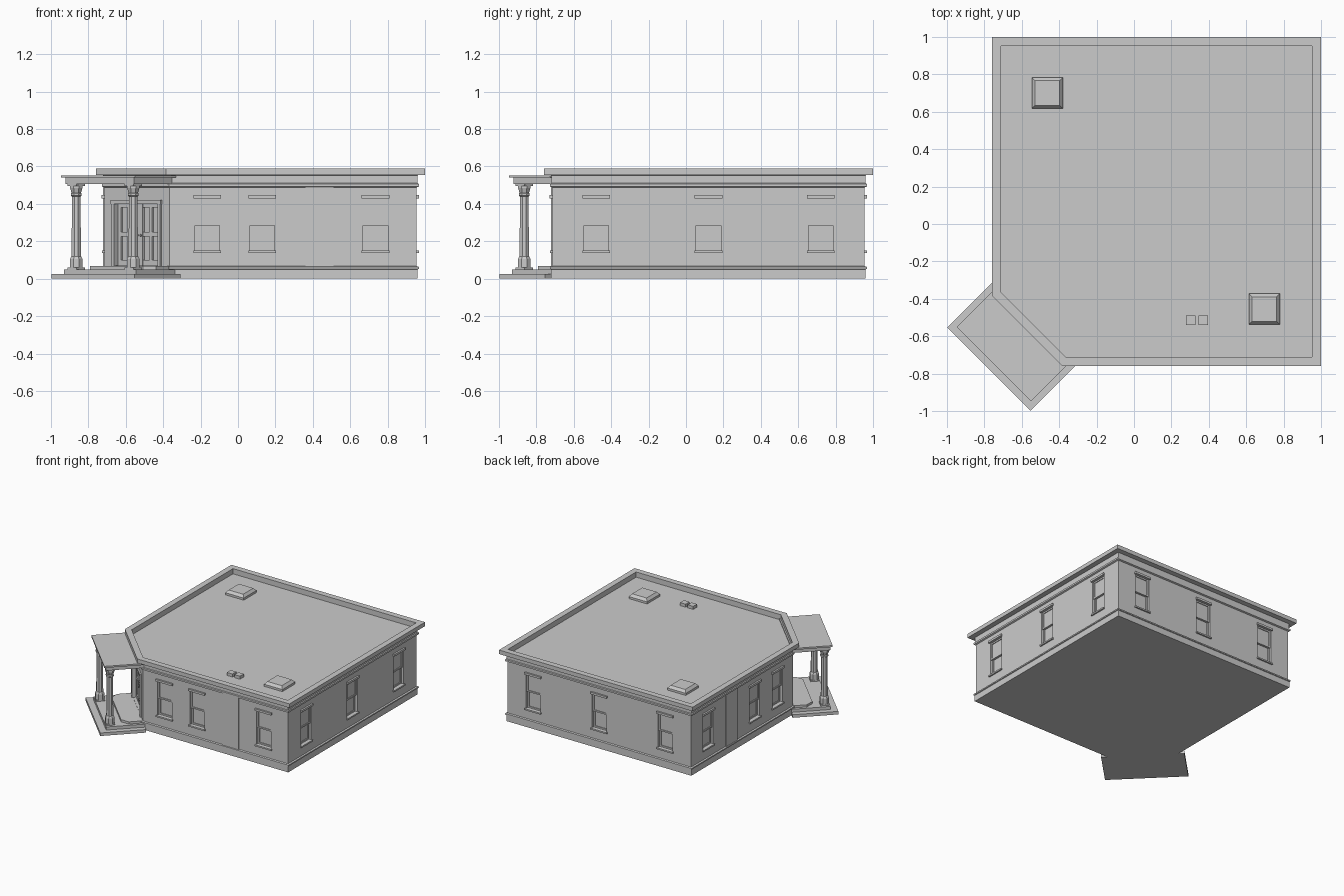
import bpy, bmesh, math
from mathutils import Matrix, Vector

if "Cube" in bpy.data.objects:
    bpy.data.objects.remove(bpy.data.objects["Cube"])

C, H = 0.12, 0.835          # footprint centre and half width
CH = -1.08                  # x + y on the cut corner wall


def finish(name, bm):
    bmesh.ops.recalc_face_normals(bm, faces=bm.faces)
    me = bpy.data.meshes.new(name)
    bm.to_mesh(me)
    bm.free()
    ob = bpy.data.objects.new(name, me)
    bpy.context.collection.objects.link(ob)
    return ob


def box(bm, M, x0, x1, y0, y1, z0, z1):
    S = Matrix.Diagonal((x1 - x0, y1 - y0, z1 - z0, 1))
    T = Matrix.Translation(((x0 + x1) / 2, (y0 + y1) / 2, (z0 + z1) / 2))
    bmesh.ops.create_cube(bm, size=1, matrix=M @ T @ S)


def loft(bm, rings, M=Matrix()):
    """Skin a stack of equal-length closed rings and cap both ends."""
    vs = [[bm.verts.new(M @ Vector(p)) for p in r] for r in rings]
    n = len(vs[0])
    for a, b in zip(vs, vs[1:]):
        for i in range(n):
            j = (i + 1) % n
            bm.faces.new((a[i], a[j], b[j], b[i]))
    bm.faces.new(vs[0][::-1])
    bm.faces.new(vs[-1])


def footprint(o, z):
    lo, hi, s = C - H - o, C + H + o, CH - o * math.sqrt(2)
    return [(s - lo, lo, z), (hi, lo, z), (hi, hi, z), (lo, hi, z), (lo, s - lo, z)]


def wall_frame(deg, u):
    """Local x runs along the wall, local y goes into it."""
    return (Matrix.Translation((C, C, 0)) @ Matrix.Rotation(math.radians(deg), 4, 'Z')
            @ Matrix.Translation((u, -H, 0)))


DIAG = Matrix.Rotation(math.radians(-45), 4, 'Z')            # porch: local y = -v
DOOR = DIAG @ Matrix.Translation((0, CH / math.sqrt(2), 0))

# window positions on the four straight walls
windows = [wall_frame(0, x - C) for x in (-0.165, 0.13, 0.735)]
windows += [wall_frame(-90, C - y) for y in (-0.165, 0.13, 0.735)]
windows += [wall_frame(d, u) for d in (90, 180) for u in (-0.6, 0, 0.6)]

# building shell: plinth, wall, mouldings, cornice, parapet and sunken roof
profile = [(0.006, 0), (0.006, 0.05), (0.012, 0.053), (0.012, 0.063), (0, 0.067),
           (0, 0.488), (0.012, 0.493), (0.012, 0.507), (0.005, 0.511), (0.005, 0.553),
           (0.045, 0.555), (0.045, 0.588), (-0.003, 0.588), (-0.003, 0.545)]
bm = bmesh.new()
loft(bm, [footprint(o, z) for o, z in profile])
shell = finish("building_shell", bm)

# openings for windows and door
bm = bmesh.new()
for M in windows:
    box(bm, M, -0.066, 0.066, -0.05, 0.035, 0.15, 0.43)
box(bm, DOOR, -0.18, 0.18, -0.05, 0.05, 0.07, 0.41)
cutter = finish("opening_cutter", bm)
mod = shell.modifiers.new("openings", 'BOOLEAN')
mod.object, mod.operation, mod.solver = cutter, 'DIFFERENCE', 'EXACT'
dg = bpy.context.evaluated_depsgraph_get()
cut_mesh = bpy.data.meshes.new_from_object(shell.evaluated_get(dg))
shell.modifiers.clear()
shell.data = cut_mesh
bpy.data.objects.remove(cutter)

# wide pilasters on the front and left walls
bm = bmesh.new()
box(bm, wall_frame(0, 0.435 - C), -0.075, 0.075, -0.006, 0.01, 0.06, 0.495)
box(bm, wall_frame(-90, C - 0.435), -0.075, 0.075, -0.006, 0.01, 0.06, 0.495)
finish("wall_pilasters", bm)

# windows: hoods and sills, then sashes
trim, sash = bmesh.new(), bmesh.new()
for M in windows:
    box(trim, M, -0.074, 0.074, -0.014, 0.01, 0.43, 0.447)
    box(trim, M, -0.074, 0.074, -0.012, 0.01, 0.138, 0.15)
    for z0, z1, d in ((0.285, 0.43, 0.008), (0.15, 0.297, 0.02)):
        box(sash, M, -0.066, 0.066, d + 0.006, d + 0.012, z0, z1)
        for s in (-1, 1):
            a, b = sorted((s * 0.054, s * 0.066))
            box(sash, M, a, b, d, d + 0.011, z0, z1)
        box(sash, M, -0.054, 0.054, d, d + 0.011, z0, z0 + 0.012)
        box(sash, M, -0.054, 0.054, d, d + 0.011, z1 - 0.012, z1)
finish("window_hoods_and_sills", trim)
finish("window_sashes", sash)

# double panelled door with casing and knobs
bm = bmesh.new()
for s in (-1, 1):
    a, b = sorted((s * 0.165, s * 0.185))
    box(bm, DOOR, a, b, -0.01, 0.03, 0.067, 0.405)
box(bm, DOOR, -0.19, 0.19, -0.012, 0.03, 0.4, 0.42)
finish("door_casing", bm)
bm = bmesh.new()
box(bm, DOOR, -0.17, 0.17, 0.034, 0.045, 0.07, 0.405)
for s in (-1, 1):
    for c, w in ((0.011, 0.01), (0.083, 0.009), (0.154, 0.011)):
        box(bm, DOOR, s * c - w, s * c + w, 0.022, 0.036, 0.07, 0.405)
    for z0, z1 in ((0.07, 0.1), (0.225, 0.25), (0.38, 0.405)):
        a, b = sorted((s * 0.001, s * 0.165))
        box(bm, DOOR, a, b, 0.023, 0.036, z0, z1)
    for c in (0.047, 0.118):
        for z0, z1 in ((0.11, 0.215), (0.26, 0.37)):
            box(bm, DOOR, s * c - 0.018, s * c + 0.018, 0.029, 0.036, z0, z1)
finish("double_door", bm)
bm = bmesh.new()
for s in (-1, 1):
    bmesh.ops.create_icosphere(bm, subdivisions=1, radius=0.007,
                               matrix=DOOR @ Matrix.Translation((s * 0.012, 0.016, 0.232)))
finish("door_knobs", bm)

# porch steps and door landing
bm = bmesh.new()
box(bm, DIAG, -0.315, 0.315, -1.097, -0.75, 0, 0.025)
box(bm, DIAG, -0.272, 0.272, -1.045, -0.75, 0.02, 0.05)
finish("porch_steps", bm)
bm = bmesh.new()
land = [(-0.25, -0.75), (-0.25, -0.87), (-0.2, -0.92), (0.2, -0.92), (0.25, -0.87), (0.25, -0.75)]
loft(bm, [[(x, y, z) for x, y in land] for z in (0.045, 0.068)], DIAG)
finish("door_landing", bm)

# porch roof slab and beam
bm = bmesh.new()
box(bm, DIAG, -0.28, 0.28, -1.06, -0.75, 0.54, 0.553)
box(bm, DIAG, -0.26, 0.26, -1.045, -0.75, 0.507, 0.542)
finish("porch_roof", bm)

# porch columns: octagonal turned profile with square plinth and cap
column = [(0.036, 0.055), (0.036, 0.105), (0.031, 0.116), (0.027, 0.12), (0.025, 0.44),
          (0.031, 0.444), (0.031, 0.455), (0.027, 0.459), (0.036, 0.485), (0.036, 0.5)]
bm = bmesh.new()
for s in (-1, 1):
    M = DIAG @ Matrix.Translation((s * 0.2155, -1.0075, 0))
    loft(bm, [[(r * math.cos((i + .5) * math.pi / 4), r * math.sin((i + .5) * math.pi / 4), z)
               for i in range(8)] for r, z in column], M)
    box(bm, M, -0.034, 0.034, -0.034, 0.034, 0.048, 0.06)
    box(bm, M, -0.034, 0.034, -0.034, 0.034, 0.497, 0.51)
finish("porch_columns", bm)

# roof skylights with sloped curbs
bm = bmesh.new()
for x, y in ((-0.463, 0.7), (0.697, -0.455)):
    loft(bm, [[(x + sx * r, y + sy * r, z) for sx, sy in ((-1, -1), (1, -1), (1, 1), (-1, 1))]
              for r, z in ((0.083, 0.54), (0.083, 0.562), (0.066, 0.583))])
finish("roof_skylights", bm)

# small roof vents
bm = bmesh.new()
for x in (0.303, 0.371):
    box(bm, Matrix(), x - 0.025, x + 0.025, -0.54, -0.49, 0.54, 0.57)
finish("roof_vents", bm)
